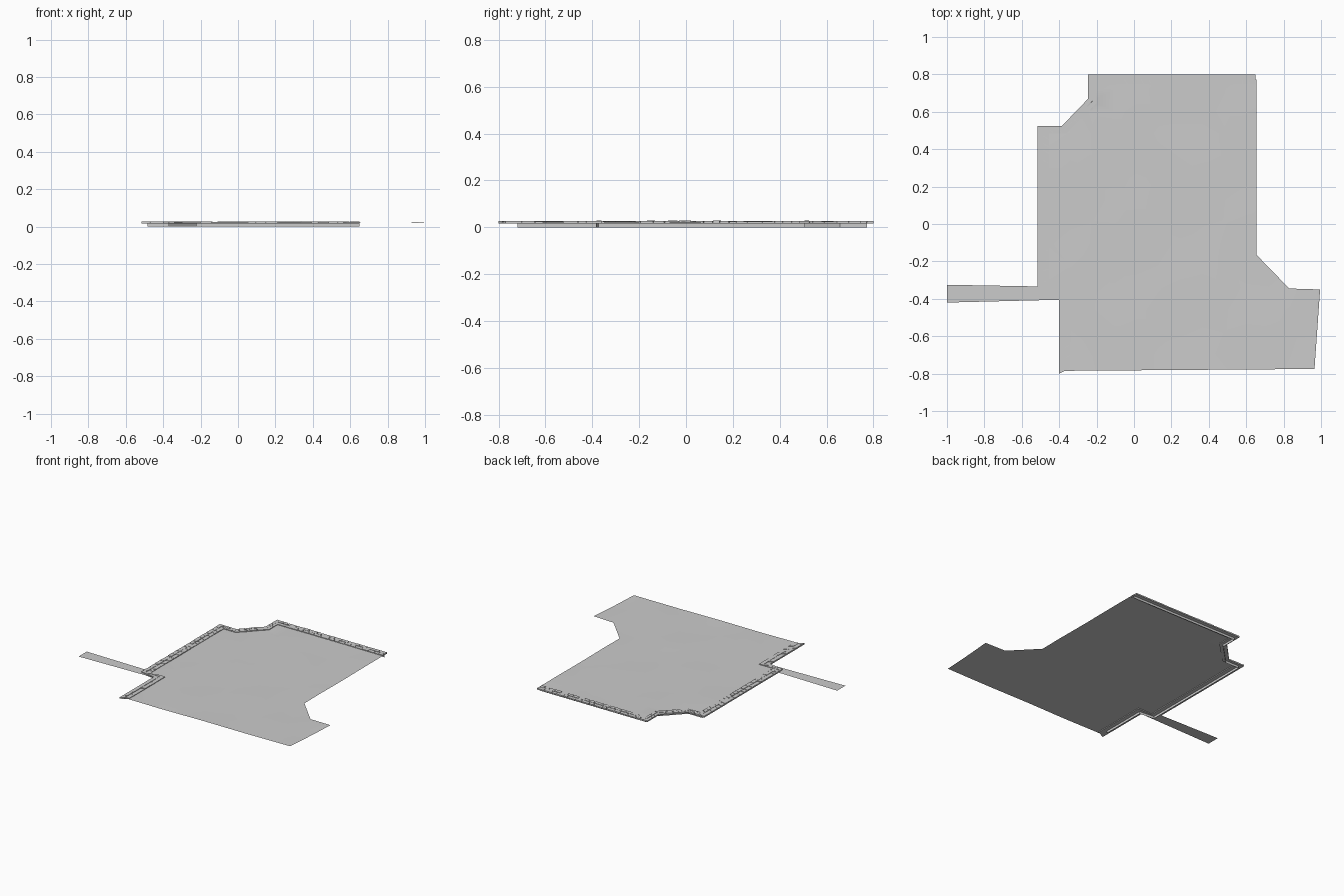
import bpy, bmesh, math, random
from mathutils import Vector

random.seed(4)
cube = bpy.data.objects.get("Cube")
if cube:
    bpy.data.objects.remove(cube)

grey = bpy.data.materials.new("stone_grey")
grey.use_nodes = True
grey.diffuse_color = (0.6, 0.6, 0.6, 1)
grey.node_tree.nodes["Principled BSDF"].inputs["Base Color"].default_value = (0.6, 0.6, 0.6, 1)


def finish(bm, name):
    mesh = bpy.data.meshes.new(name)
    bm.to_mesh(mesh)
    bm.free()
    mesh.materials.append(grey)
    obj = bpy.data.objects.new(name, mesh)
    bpy.context.collection.objects.link(obj)
    return obj


def block(bm, corners, low, high):
    """Prism over four plan corners."""
    a = [bm.verts.new((p.x, p.y, low)) for p in corners]
    b = [bm.verts.new((p.x, p.y, high)) for p in corners]
    bm.faces.new(a[::-1])
    bm.faces.new(b)
    for i in range(4):
        j = (i + 1) % 4
        bm.faces.new((a[i], a[j], b[j], b[i]))


# Border paths, from the back left corner round the right side to the front
outer = [Vector(p) for p in ((0.65, 0.80), (-0.245, 0.80), (-0.245, 0.67), (-0.385, 0.525),
                             (-0.515, 0.525), (-0.515, -0.385), (-0.40, -0.405), (-0.40, -0.80))]
inner = [Vector(p) for p in ((0.65, 0.745), (-0.20, 0.745), (-0.20, 0.645), (-0.36, 0.485),
                             (-0.455, 0.485), (-0.455, -0.36), (-0.34, -0.36), (-0.34, -0.77))]
middle = [o.lerp(i, 0.5) for o, i in zip(outer, inner)]

# Gently uneven ground sheet
bm = bmesh.new()
edge = [(0.965, -0.775), (0.995, -0.35), (0.83, -0.345), (0.655, -0.165), (0.655, 0.772)]
rim = [(p.x, p.y) for p in middle[1:]] + edge
bm.faces.new([bm.verts.new((x, y, 0.022)) for x, y in rim])
for axis in ((1, 0, 0), (0, 1, 0)):
    for k in range(-8, 9):
        bmesh.ops.bisect_plane(bm, geom=bm.verts[:] + bm.edges[:] + bm.faces[:], dist=1e-5,
                               plane_co=Vector(axis) * (k * 0.118 + 0.013), plane_no=axis)
for v in bm.verts:
    v.co.z += 0.0012 * math.sin(9 * v.co.x + 2) * math.cos(11 * v.co.y) + random.uniform(0, 0.001)
bmesh.ops.triangulate(bm, faces=bm.faces[:])
ground = finish(bm, "ground")
for poly in ground.data.polygons:
    poly.use_smooth = True

# Flat side path running out under the border
bm = bmesh.new()
bm.faces.new([bm.verts.new((x, y, 0.0205)) for x, y in
              ((-1, -0.325), (-1, -0.42), (-0.40, -0.405), (-0.45, -0.335))])
finish(bm, "side_path")

# Retaining wall below the border
bm = bmesh.new()
foot = middle[:-1] + [Vector((-0.37, -0.72))]
low = [bm.verts.new((p.x, p.y, 0)) for p in foot]
top = [bm.verts.new((p.x, p.y, 0.02)) for p in foot]
for i in range(len(foot) - 1):
    bm.faces.new((low[i], low[i + 1], top[i + 1], top[i]))
finish(bm, "retaining_wall")

# Bedding slab and two rows of uneven coping stones along each stretch
bed, stones = bmesh.new(), bmesh.new()
for i in range(len(outer) - 1):
    o0, o1, i0, i1 = outer[i], outer[i + 1], inner[i], inner[i + 1]

    def at(u, v):
        return o0.lerp(o1, u).lerp(i0.lerp(i1, u), v)

    block(bed, [at(0, 0), at(1, 0), at(1, 1), at(0, 1)], 0.017, 0.021)
    length = (o1 - o0).length
    gap = 0.0015 / length
    for v0, v1 in ((0, 0.48), (0.52, 1)):
        u = 0
        while u < 1:
            end = u + random.uniform(0.03, 0.07) / length
            if end > 1 - 0.02 / length:
                end = 1
            a, b = u + gap * (u > 0), end - gap * (end < 1)
            block(stones, [at(a, v0), at(b, v0), at(b, v1), at(a, v1)],
                  0.02, random.uniform(0.0255, 0.028))
            u = end
for bm, name in ((bed, "border_bed"), (stones, "coping_stones")):
    bmesh.ops.recalc_face_normals(bm, faces=bm.faces[:])
    finish(bm, name)
